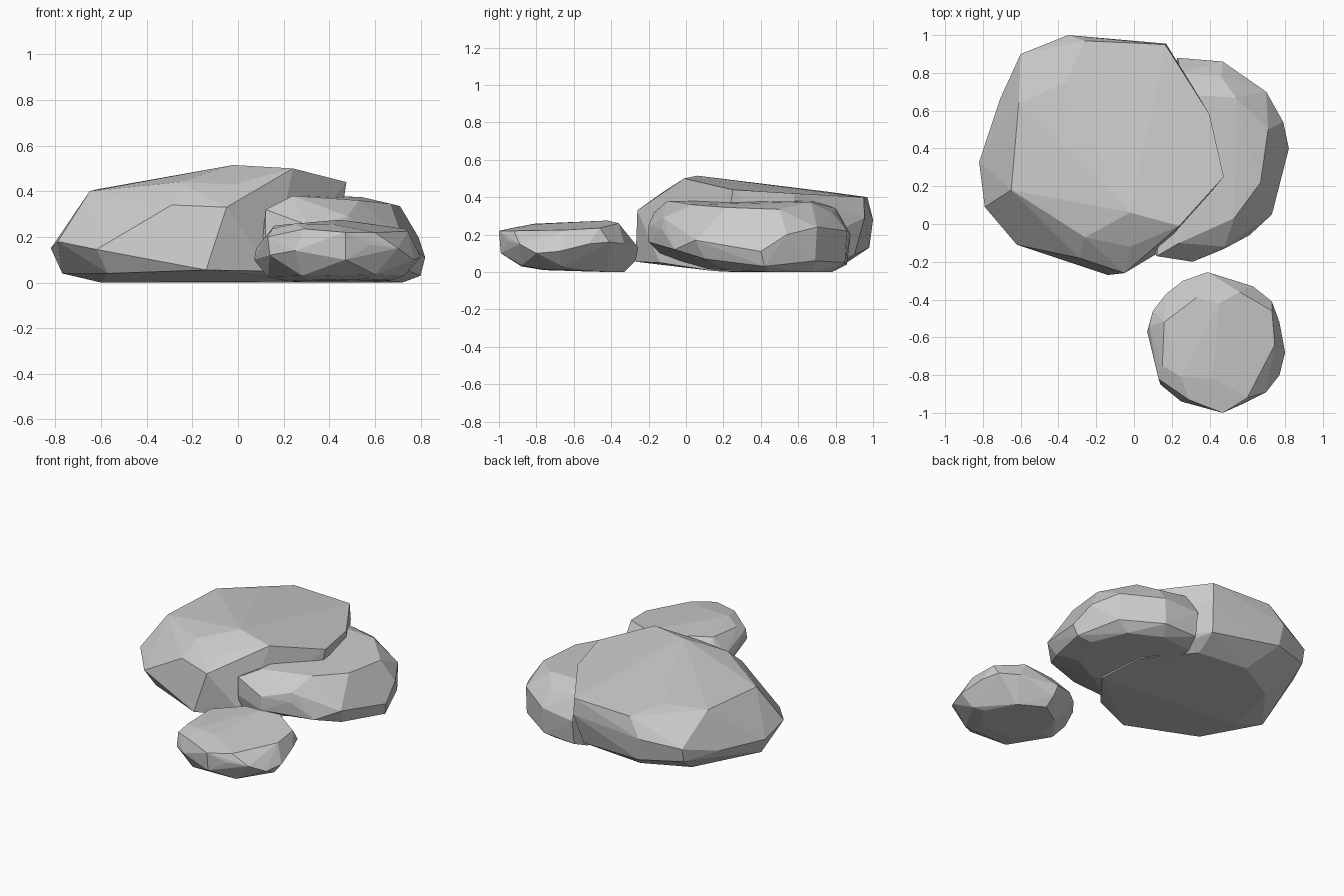
import bpy, bmesh, math


def rock(name, *rings):
    """Faceted boulder: convex hull over a few contour rings, flat shaded."""
    bm = bmesh.new()
    for ring in rings:
        for p in ring:
            bm.verts.new(p)
    bmesh.ops.convex_hull(bm, input=bm.verts[:])
    bmesh.ops.delete(bm, geom=[v for v in bm.verts if not v.link_faces], context='VERTS')
    # merge nearly coplanar triangles into broad facets
    bmesh.ops.dissolve_limit(bm, angle_limit=math.radians(4),
                             verts=bm.verts[:], edges=bm.edges[:])
    bmesh.ops.recalc_face_normals(bm, faces=bm.faces[:])
    mesh = bpy.data.meshes.new(name)
    bm.to_mesh(mesh)
    bm.free()
    obj = bpy.data.objects.new(name, mesh)
    bpy.context.collection.objects.link(obj)
    return obj


# large slab-like boulder: base, lower belt, upper belt, sloping top
rock("large_boulder",
     [(-0.60, 0.25, 0), (-0.50, 0.65, 0), (-0.22, 0.80, 0.01), (0.12, 0.76, 0.01),
      (0.36, 0.50, 0), (0.38, 0.15, 0.005), (0.15, 0.08, 0.01)],
     [(-0.14, -0.27, 0.055), (-0.57, -0.06, 0.04), (-0.62, -0.11, 0.145),
      (-0.79, 0.09, 0.18), (-0.82, 0.33, 0.15), (-0.77, 0.30, 0.04),
      (-0.71, 0.66, 0.17), (-0.60, 0.88, 0.15), (-0.33, 0.98, 0.13),
      (0.13, 0.90, 0.09), (0.40, 0.56, 0.1), (0.42, 0.20, 0.08), (0.15, -0.14, 0.05)],
     [(-0.05, -0.26, 0.33), (-0.29, -0.18, 0.34), (-0.46, -0.135, 0.23),
      (0.20, -0.06, 0.37), (-0.60, 0.90, 0.24), (-0.35, 1.0, 0.28), (0.17, 0.955, 0.29)],
     [(-0.65, 0.18, 0.40), (-0.61, 0.64, 0.41), (-0.26, 0.97, 0.40),
      (0.165, 0.95, 0.40), (0.40, 0.58, 0.42), (0.475, 0.25, 0.44),
      (0.24, -0.01, 0.50), (-0.02, 0.06, 0.515), (-0.02, -0.12, 0.43),
      (-0.26, -0.07, 0.44), (-0.36, 0.75, 0.43), (0.08, 0.52, 0.455)])

# medium boulder tucked against the right side
rock("medium_boulder",
     [(0.72, 0.45, 0), (0.62, 0.68, 0), (0.42, 0.78, 0), (0.2, 0.76, 0),
      (0.10, 0.15, 0.015), (0.45, 0.12, 0.015), (0.62, 0.22, 0.01)],
     [(0.80, 0.42, 0.03), (0.82, 0.40, 0.11), (0.79, 0.54, 0.2), (0.70, 0.70, 0.24),
      (0.70, 0.69, 0.06), (0.47, 0.86, 0.22), (0.46, 0.85, 0.05), (0.23, 0.88, 0.2),
      (0.23, 0.86, 0.04), (0.73, 0.05, 0.17), (0.70, 0.10, 0.07), (0.61, -0.06, 0.12),
      (0.48, -0.13, 0.23), (0.31, -0.20, 0.25), (0.31, -0.20, 0.16),
      (0.12, -0.17, 0.20), (0.10, -0.13, 0.09)],
     [(0.12, -0.17, 0.32), (0.24, -0.10, 0.38), (0.48, -0.12, 0.29),
      (0.53, 0.03, 0.36), (0.67, 0.22, 0.345), (0.71, 0.50, 0.335),
      (0.54, 0.67, 0.375), (0.33, 0.68, 0.38), (0.25, 0.80, 0.34), (0.46, 0.78, 0.32)])

# small separate boulder in front
rock("small_boulder",
     [(0.22, -0.60, 0.005), (0.28, -0.42, 0.0), (0.42, -0.33, 0.0), (0.58, -0.42, 0.0),
      (0.67, -0.62, 0.01), (0.57, -0.78, 0.015), (0.32, -0.76, 0.01)],
     [(0.07, -0.57, 0.10), (0.08, -0.54, 0.15), (0.10, -0.46, 0.14), (0.17, -0.37, 0.15),
      (0.26, -0.30, 0.15), (0.39, -0.255, 0.13), (0.41, -0.27, 0.06), (0.63, -0.33, 0.15),
      (0.73, -0.41, 0.16), (0.77, -0.52, 0.15), (0.80, -0.68, 0.11), (0.77, -0.80, 0.10),
      (0.70, -0.89, 0.15), (0.58, -0.95, 0.165), (0.47, -0.99, 0.10), (0.25, -0.94, 0.14),
      (0.14, -0.85, 0.12), (0.13, -0.62, 0.025), (0.28, -0.88, 0.03), (0.60, -0.88, 0.035),
      (0.73, -0.66, 0.03)],
     [(0.16, -0.52, 0.25), (0.33, -0.39, 0.265), (0.45, -0.42, 0.275),
      (0.56, -0.36, 0.26), (0.73, -0.46, 0.235), (0.745, -0.64, 0.225),
      (0.60, -0.92, 0.22), (0.47, -1.0, 0.22), (0.29, -0.93, 0.235),
      (0.15, -0.75, 0.235), (0.13, -0.82, 0.20), (0.25, -0.81, 0.258), (0.42, -0.82, 0.255)])
